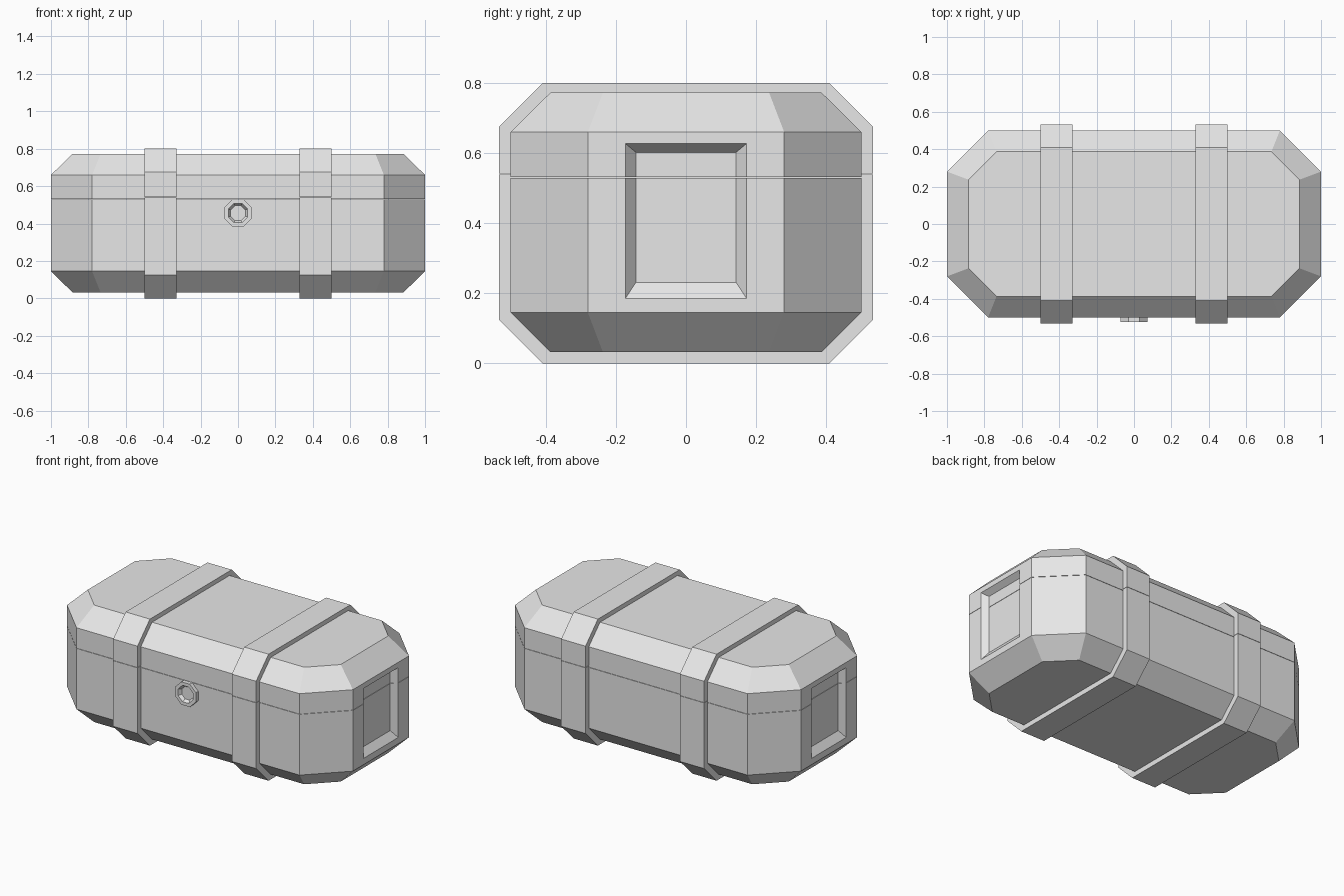
import bpy, bmesh, math

cube = bpy.data.objects.get("Cube")
if cube:
    bpy.data.objects.remove(cube, do_unlink=True)

grey = bpy.data.materials.new("light grey")
grey.use_nodes = True
grey.diffuse_color = (0.8, 0.8, 0.8, 1)
grey.node_tree.nodes["Principled BSDF"].inputs["Base Color"].default_value = (0.8, 0.8, 0.8, 1)


def finish(name, bm):
    bmesh.ops.recalc_face_normals(bm, faces=bm.faces)
    mesh = bpy.data.meshes.new(name)
    bm.to_mesh(mesh)
    bm.free()
    mesh.materials.append(grey)
    bpy.context.collection.objects.link(bpy.data.objects.new(name, mesh))


def octagon(a, b, cut):
    """Rectangle of half sizes a, b with its corners cut off."""
    c, d = a - cut, b - cut
    return [(a, -d), (a, d), (c, b), (-c, b), (-a, d), (-a, -d), (-c, -b), (c, -b)]


def loft(rings):
    """Closed solid through rings of equal point count."""
    bm = bmesh.new()
    loops = [[bm.verts.new(p) for p in ring] for ring in rings]
    n = len(loops[0])
    for low, high in zip(loops, loops[1:]):
        for i in range(n):
            j = (i + 1) % n
            bm.faces.new((low[i], low[j], high[j], high[i]))
    bm.faces.new(loops[0])
    bm.faces.new(loops[-1])
    bmesh.ops.recalc_face_normals(bm, faces=bm.faces)
    return bm


def split(bm, z, low_name, high_name):
    """Cut a solid at height z into a base part and a lid part."""
    gap = 0.001
    for name, part, height, up in ((low_name, bm.copy(), z - gap, 1),
                                   (high_name, bm, z + gap, -1)):
        geom = part.verts[:] + part.edges[:] + part.faces[:]
        cut = bmesh.ops.bisect_plane(part, geom=geom, plane_co=(0, 0, height),
                                     plane_no=(0, 0, up), clear_outer=True)
        rim = [e for e in cut["geom_cut"] if isinstance(e, bmesh.types.BMEdge)]
        bmesh.ops.edgeloop_fill(part, edges=rim)
        finish(name, part)


# Chest body: octagonal plan with bevelled top and bottom
wide, narrow = octagon(1, 0.5, 0.22), octagon(0.885, 0.387, 0.15)
levels = ((narrow, 0.032), (wide, 0.145), (wide, 0.66), (narrow, 0.772))
body = loft([[(x, y, z) for x, y in plan] for plan, z in levels])

# Sunken grip panel in each end face
body.normal_update()
for face in [f for f in body.faces if abs(f.normal.x) > 0.99]:
    for half, low, high, x in ((0.173, 0.185, 0.627, 1), (0.143, 0.231, 0.602, 0.965)):
        bmesh.ops.inset_individual(body, faces=[face], thickness=0.03)
        middle = face.calc_center_median()
        for v in face.verts:
            v.co = (math.copysign(x, v.co.x), math.copysign(half, v.co.y),
                    high if v.co.z > middle.z else low)
split(body, 0.53, "chest_base", "chest_lid")

# Two straps wrapped around the chest
profile = octagon(0.533, 0.4, 0.124)
for side, label in ((1, "left"), (-1, "right")):
    strap = loft([[(side * x, y, z + 0.4) for y, z in profile] for x in (0.33, 0.5)])
    split(strap, 0.54, label + "_strap_base", label + "_strap_lid")

# Round lock on the front with a tapered recess
lock = []
for r, y in ((0.078, -0.495), (0.078, -0.524), (0.056, -0.524), (0.043, -0.505)):
    turns = [math.radians(22.5 + 45 * i) for i in range(8)]
    lock.append([(r * math.cos(t), y, 0.456 + r * math.sin(t)) for t in turns])
finish("lock", loft(lock))
